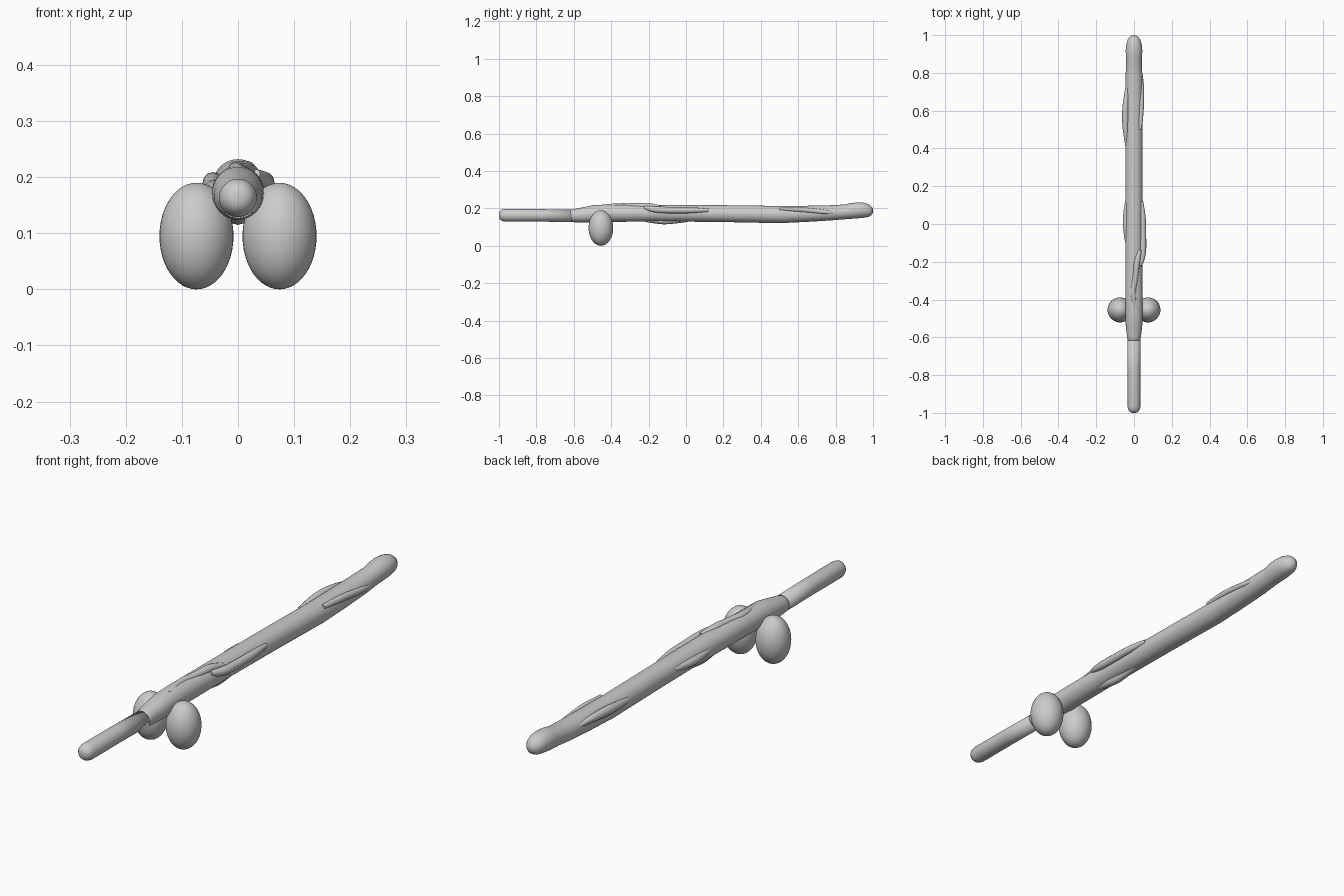
import bpy, bmesh, math
from mathutils import Matrix


def finish(bm, name):
    bmesh.ops.recalc_face_normals(bm, faces=bm.faces[:])
    me = bpy.data.meshes.new(name)
    bm.to_mesh(me)
    bm.free()
    ob = bpy.data.objects.new(name, me)
    bpy.context.collection.objects.link(ob)
    for p in me.polygons:
        p.use_smooth = True
    return ob


def loft(name, sections, sides=40):
    # sections: y, half width, bottom z, top z
    bm = bmesh.new()
    rings = []
    for y, w, lo, hi in sections:
        c, h = (lo + hi) / 2, (hi - lo) / 2
        rings.append([bm.verts.new((w * math.cos(2 * math.pi * i / sides), y,
                                    c + h * math.sin(2 * math.pi * i / sides)))
                      for i in range(sides)])
    for a, b in zip(rings, rings[1:]):
        for i in range(sides):
            j = (i + 1) % sides
            bm.faces.new((a[i], a[j], b[j], b[i]))
    bm.faces.new(rings[0])
    bm.faces.new(rings[-1])
    return finish(bm, name)


def ridge(name, points):
    # soft raised strand lying on the shaft: x, y, z, radius
    cu = bpy.data.curves.new(name, 'CURVE')
    cu.dimensions = '3D'
    cu.bevel_depth = 1.0
    cu.bevel_resolution = 4
    cu.use_fill_caps = True
    sp = cu.splines.new('NURBS')
    sp.points.add(len(points) - 1)
    sp.use_endpoint_u = True
    sp.order_u = 3
    sp.resolution_u = 8
    for p, (x, y, z, r) in zip(sp.points, points):
        p.co = (x, y, z, 1)
        p.radius = r
    ob = bpy.data.objects.new(name, cu)
    bpy.context.collection.objects.link(ob)
    return ob


# slim rear rod with rounded end
loft("rear_rod", [
    (-1.0, .010, .153, .173), (-.996, .020, .143, .183),
    (-.985, .029, .134, .193), (-.968, .034, .129, .197),
    (-.78, .034, .129, .196), (-.58, .034, .127, .192)])

# main shaft with flared start and rounded, upturned tip
loft("shaft", [
    (-.63, .032, .130, .190), (-.60, .036, .126, .196),
    (-.55, .043, .124, .206), (-.49, .046, .124, .218),
    (-.40, .046, .128, .220), (-.10, .046, .130, .219),
    (.20, .046, .127, .217), (.50, .046, .121, .213),
    (.65, .046, .128, .214), (.78, .045, .136, .217),
    (.85, .041, .142, .221), (.88, .043, .144, .228),
    (.92, .044, .147, .232), (.95, .041, .150, .230),
    (.975, .034, .154, .223), (.99, .024, .162, .212),
    (1.0, .009, .178, .198)])

# paired egg-shaped bulbs
for side, label in ((-1, "left"), (1, "right")):
    bm = bmesh.new()
    bmesh.ops.create_uvsphere(bm, u_segments=40, v_segments=24, radius=1,
                              matrix=Matrix.Translation((side * .074, -.455, .095))
                              @ Matrix.Diagonal((.066, .066, .095, 1)))
    finish(bm, label + "_bulb")

# raised strands along the shaft
ridge("top_ridge", [(.012, -.46, .208, .010), (-.01, -.38, .213, .015),
                    (.008, -.28, .212, .015), (.015, -.19, .214, .018),
                    (.030, -.14, .205, .010)])
ridge("right_ridge", [(.030, -.22, .205, .010), (.047, -.18, .193, .018),
                      (.048, -.06, .190, .017), (.047, .05, .190, .016),
                      (.040, .12, .190, .008)])
ridge("left_ridge", [(-.036, -.10, .180, .010), (-.043, -.03, .178, .016),
                     (-.043, .05, .180, .017), (-.036, .13, .185, .009)])
ridge("lower_ridge", [(0, -.24, .145, .012), (.004, -.16, .134, .018),
                      (-.004, -.08, .133, .019), (0, .02, .142, .012)])
ridge("front_left_ridge", [(-.034, .40, .175, .010), (-.043, .48, .182, .015),
                           (-.046, .57, .190, .019), (-.043, .66, .194, .015),
                           (-.034, .74, .188, .008)])
ridge("front_right_ridge", [(.032, .50, .198, .009), (.037, .58, .196, .014),
                            (.040, .66, .190, .013), (.041, .76, .178, .012),
                            (.034, .81, .175, .007)])
